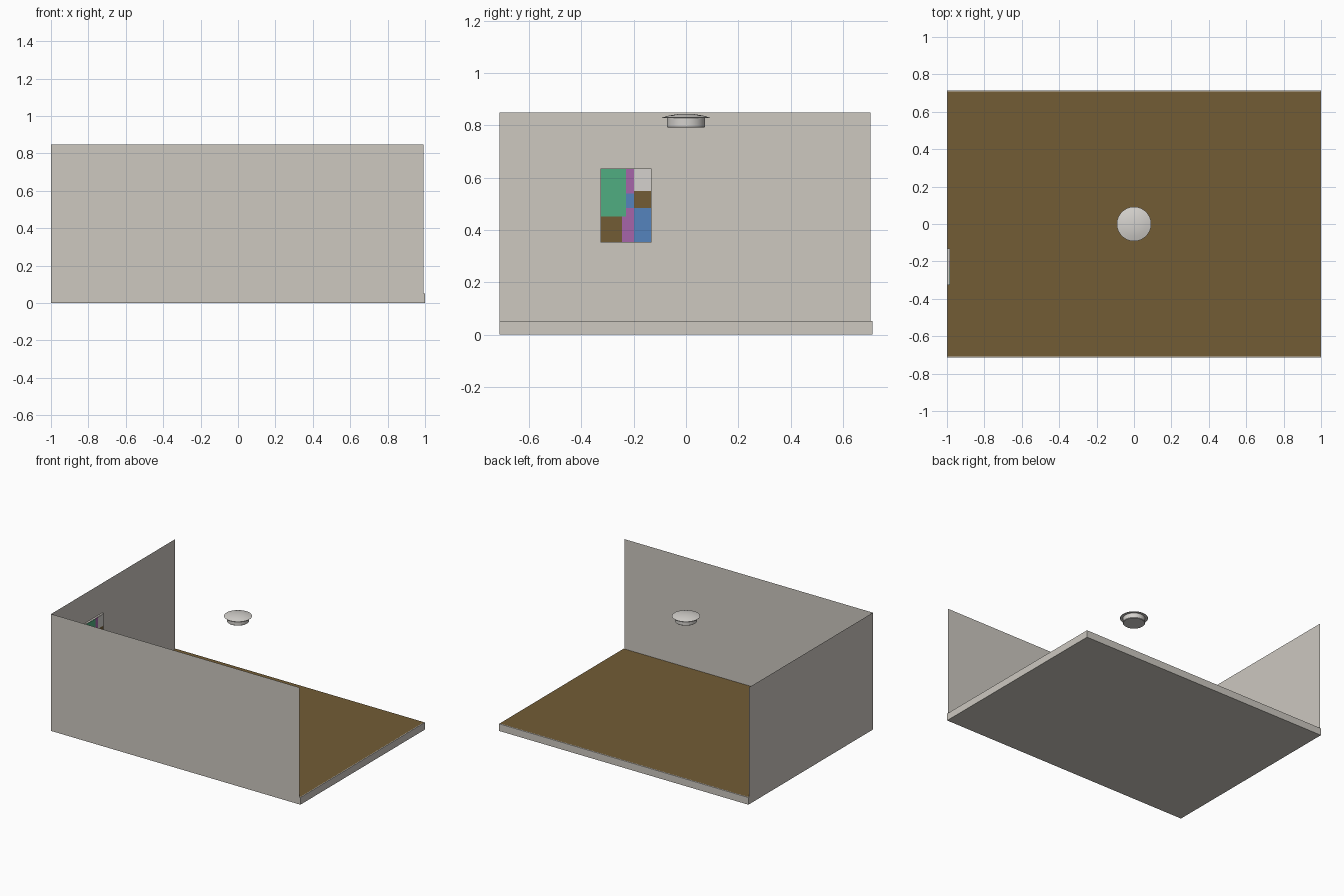
import bpy, bmesh, math

if "Cube" in bpy.data.objects:
    bpy.data.objects.remove(bpy.data.objects["Cube"])

def material(name, rgb):
    m = bpy.data.materials.new(name)
    m.diffuse_color = (*rgb, 1)
    m.use_nodes = True
    m.node_tree.nodes["Principled BSDF"].inputs["Base Color"].default_value = m.diffuse_color
    return m

WALL = material("warm_grey", (0.61, 0.58, 0.53))
BROWN = material("wood_brown", (0.17, 0.107, 0.036))
GREEN = material("green", (0.08, 0.42, 0.22))
BLUE = material("blue", (0.09, 0.23, 0.51))
PURPLE = material("purple", (0.38, 0.13, 0.40))
PALE = material("pale_grey", (0.66, 0.64, 0.61))

def finish(name, bm, mat):
    me = bpy.data.meshes.new(name)
    bm.to_mesh(me)
    bm.free()
    me.materials.append(mat)
    ob = bpy.data.objects.new(name, me)
    bpy.context.collection.objects.link(ob)
    return ob

def box(name, lo, hi, mat):
    bm = bmesh.new()
    bmesh.ops.create_cube(bm, size=1)
    for v in bm.verts:
        v.co = [(a + b) / 2 + c * (b - a) for a, b, c in zip(lo, hi, v.co)]
    return finish(name, bm, mat)

def sheet(name, corners, mat):
    bm = bmesh.new()
    bm.faces.new([bm.verts.new(c) for c in corners])
    return finish(name, bm, mat)

# Room: slab, floor covering and two thin walls
W, D, S, H = 1.0, 0.713, 0.052, 0.848
box("floor_slab", (-W, -D, 0), (W, D, S), WALL)
fx, fy, fz = W - 0.004, D - 0.004, S + 0.002
sheet("floor_covering", [(-fx, -fy, fz), (fx, -fy, fz), (fx, fy, fz), (-fx, fy, fz)], BROWN)
sheet("front_wall", [(-W, -D, S), (0.993, -D, S), (0.993, -D, H), (-W, -D, H)], WALL)
sheet("left_wall", [(-W, D - 0.007, S), (-W, -D, S), (-W, -D, H), (-W, D - 0.007, H)], WALL)

# Picture on the left wall: backing board and colour plates (y0, y1, z0, z1)
box("picture_board", (-W + 0.001, -0.327, 0.352), (-0.986, -0.131, 0.634), WALL)
plates = [
    (-0.325, -0.229, 0.452, 0.632, GREEN),
    (-0.325, -0.245, 0.354, 0.452, BROWN),
    (-0.229, -0.199, 0.540, 0.632, PURPLE),
    (-0.245, -0.199, 0.354, 0.483, PURPLE),
    (-0.229, -0.199, 0.483, 0.540, BLUE),
    (-0.245, -0.229, 0.483, 0.520, BLUE),
    (-0.199, -0.133, 0.354, 0.483, BLUE),
    (-0.199, -0.133, 0.483, 0.548, BROWN),
    (-0.199, -0.133, 0.548, 0.632, PALE),
]
for i, (y0, y1, z0, z1, mat) in enumerate(plates):
    box(f"picture_patch_{i + 1}", (-0.987, y0, z0), (-0.984, y1, z1), mat)

# Ceiling lamp: lathed domed cap with a drum below
profile = [(0, 0.844), (0.035, 0.842), (0.065, 0.837), (0.092, 0.829),
           (0.090, 0.827), (0.073, 0.827), (0.073, 0.794), (0.070, 0.791), (0, 0.791)]
bm = bmesh.new()
vs = [bm.verts.new((r, 0, z)) for r, z in profile]
es = [bm.edges.new(p) for p in zip(vs, vs[1:])]
bmesh.ops.spin(bm, geom=vs + es, cent=(0, 0, 0), axis=(0, 0, 1),
               angle=math.tau, steps=32)
bmesh.ops.remove_doubles(bm, verts=bm.verts, dist=0.0005)
bmesh.ops.recalc_face_normals(bm, faces=bm.faces)
lamp = finish("ceiling_lamp", bm, PALE)
bpy.context.view_layer.objects.active = lamp
lamp.select_set(True)
bpy.ops.object.shade_smooth_by_angle(angle=math.radians(30))
